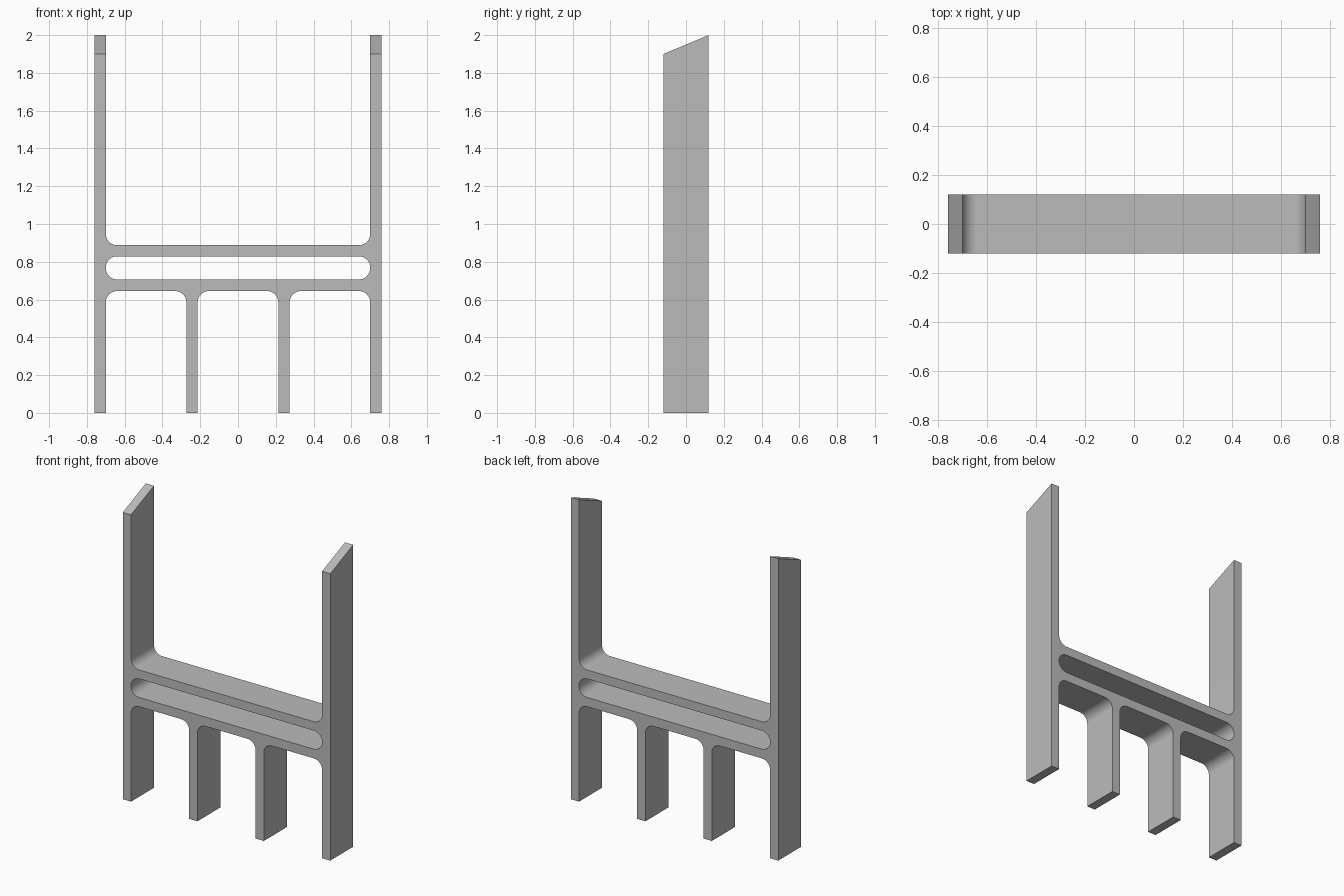
import bpy, bmesh, math
from mathutils import Vector

cube = bpy.data.objects.get("Cube")
if cube:
    bpy.data.objects.remove(cube, do_unlink=True)

HALF_W, HALF_D, WALL = 0.76, 0.12, 0.06       # overall half width, half depth, wall
BEAM_LOW, SLOT_LOW, SLOT_HIGH, BEAM_TOP = 0.645, 0.706, 0.829, 0.888
TOP_FRONT, TOP_BACK = 1.9, 2.0
FILLET, STEPS = 0.06, 12
INNER = HALF_W - WALL
PITCH = (2 * HALF_W - WALL) / 3               # leg spacing


def rounded(corners):
    """Polygon from (x, z, radius) right-angle corners, with arcs at rounded ones."""
    pts = []
    for i, (x, z, r) in enumerate(corners):
        p = Vector((x, z))
        if not r:
            pts.append(p)
            continue
        a = (Vector(corners[i - 1][:2]) - p).normalized()
        b = (Vector(corners[(i + 1) % len(corners)][:2]) - p).normalized()
        for k in range(STEPS + 1):
            t = math.pi / 2 * k / STEPS
            pts.append(p + r * (a * (1 - math.sin(t)) + b * (1 - math.cos(t))))
    return pts


# Outer silhouette: posts and beam top, then the legs and bays underneath
outline = [(-HALF_W, 0, 0), (-HALF_W, TOP_BACK, 0), (-INNER, TOP_BACK, 0),
           (-INNER, BEAM_TOP, FILLET), (INNER, BEAM_TOP, FILLET),
           (INNER, TOP_BACK, 0), (HALF_W, TOP_BACK, 0), (HALF_W, 0, 0)]
for bay in range(3):
    right = INNER - bay * PITCH
    left = right - PITCH + WALL
    outline += [(right, 0, 0), (right, BEAM_LOW, FILLET),
                (left, BEAM_LOW, FILLET), (left, 0, 0)]

# Long slot with fully round ends
r = (SLOT_HIGH - SLOT_LOW) / 2 - 0.0005
slot = [(x, z, r) for x, z in ((-INNER, SLOT_LOW), (INNER, SLOT_LOW),
                               (INNER, SLOT_HIGH), (-INNER, SLOT_HIGH))]

# Fill the profile and extrude it through the depth
bm = bmesh.new()
for loop in (outline, slot):
    vs = [bm.verts.new((p.x, -HALF_D, p.y)) for p in rounded(loop)]
    for i, v in enumerate(vs):
        bm.edges.new((vs[i - 1], v))
bmesh.ops.triangle_fill(bm, edges=bm.edges[:], use_beauty=True, normal=(0, -1, 0))
ext = bmesh.ops.extrude_face_region(bm, geom=bm.faces[:], use_keep_orig=True)
new_verts = [g for g in ext["geom"] if isinstance(g, bmesh.types.BMVert)]
bmesh.ops.translate(bm, verts=new_verts, vec=(0, 2 * HALF_D, 0))

# Slope the post tops down toward the front
for v in bm.verts:
    if v.co.z > TOP_FRONT and v.co.y < 0:
        v.co.z = TOP_FRONT
bmesh.ops.recalc_face_normals(bm, faces=bm.faces[:])

mesh = bpy.data.meshes.new("slotted_frame")
bm.to_mesh(mesh)
bm.free()
frame = bpy.data.objects.new("slotted_frame", mesh)
bpy.context.collection.objects.link(frame)

# Plain grey finish
grey = bpy.data.materials.new("plain_grey")
grey.use_nodes = True
colour = (0.5, 0.5, 0.5, 1)
grey.diffuse_color = colour
grey.node_tree.nodes["Principled BSDF"].inputs["Base Color"].default_value = colour
mesh.materials.append(grey)

bpy.context.view_layer.objects.active = frame
frame.select_set(True)
bpy.ops.object.shade_smooth_by_angle(angle=math.radians(30))
